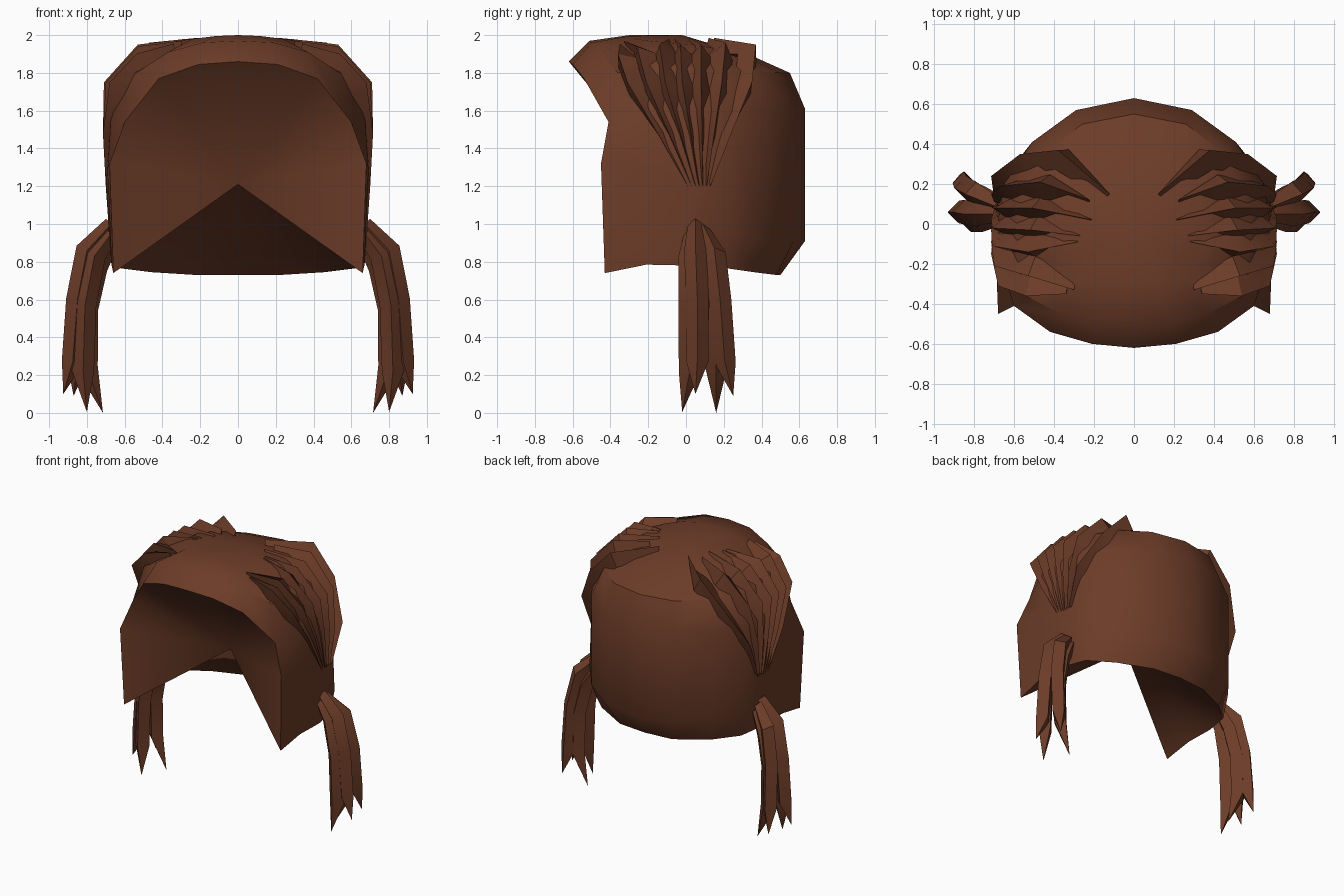
import bpy, bmesh
from mathutils import Vector

if "Cube" in bpy.data.objects:
    bpy.data.objects.remove(bpy.data.objects["Cube"])

brown = bpy.data.materials.new("dark brown hair")
brown.diffuse_color = (0.15, 0.045, 0.021, 1)
brown.use_nodes = True
brown.node_tree.nodes["Principled BSDF"].inputs["Base Color"].default_value = brown.diffuse_color


def finish(name, bm, angle):
    """Turn a right-hand half into a mirrored, shaded object."""
    bmesh.ops.recalc_face_normals(bm, faces=bm.faces)
    mesh = bpy.data.meshes.new(name)
    bm.to_mesh(mesh)
    bm.free()
    mesh.materials.append(brown)
    ob = bpy.data.objects.new(name, mesh)
    bpy.context.collection.objects.link(ob)
    bpy.ops.object.select_all(action='DESELECT')
    ob.select_set(True)
    bpy.context.view_layer.objects.active = ob
    bpy.ops.object.shade_smooth_by_angle(angle=angle)
    mirror = ob.modifiers.new("mirror", 'MIRROR')
    mirror.merge_threshold = 0.001
    return ob


# Hair cap: columns running from the crown down to the rim, front to back
crown = (0, -0.02, 2.0)
columns = [
    [(0, -.30, 2.0), (0, -.51, 1.97), (0, -.62, 1.86)],
    [(.12, -.30, 1.995), (.19, -.50, 1.96), (.21, -.60, 1.845)],
    [(.24, -.27, 1.98), (.37, -.45, 1.91), (.42, -.54, 1.77)],
    [(.32, -.20, 1.97), (.54, -.36, 1.80), (.60, -.41, 1.54), (.68, -.45, 1.32), (.66, -.43, .74)],
    [(.35, -.10, 1.96), (.58, -.19, 1.84), (.67, -.20, 1.60), (.69, -.20, 1.30), (.67, -.21, .785)],
    [(.36, .03, 1.95), (.59, .02, 1.82), (.68, .02, 1.60), (.70, .03, 1.20), (.67, .02, .78)],
    [(.32, .15, 1.93), (.55, .18, 1.81), (.65, .20, 1.60), (.66, .22, .95), (.62, .22, .765)],
    [(.25, .25, 1.91), (.44, .36, 1.81), (.51, .41, 1.60), (.51, .41, .92), (.46, .36, .745)],
    [(.15, .32, 1.89), (.26, .50, 1.80), (.29, .57, 1.61), (.29, .57, .91), (.22, .48, .73)],
    [(0, .36, 1.885), (0, .55, 1.80), (0, .63, 1.61), (0, .63, .91), (0, .50, .73)],
]
bm = bmesh.new()
top = bm.verts.new(crown)
cols = [[bm.verts.new(p) for p in c] for c in columns]
for a, b in zip(cols, cols[1:]):
    bm.faces.new((top, a[0], b[0]))
    for i in range(min(len(a), len(b)) - 1):
        bm.faces.new((a[i], a[i + 1], b[i + 1], b[i]))

# Hollow underside: the rim fans in to one point
hollow = bm.verts.new((0, -.09, 1.21))
rim = [c[-1] for c in cols[:3]] + cols[3][2:] + [c[-1] for c in cols[4:]]
for a, b in zip(rim, rim[1:]):
    bm.faces.new((a, b, hollow))
cap = finish("hair_cap", bm, 0.7)
cap.modifiers["mirror"].use_clip = True


# Swept locks: ridged blades fanning from above the ears to the crown
def blade(bm, path, widths, sink=.09):
    centre = Vector((.25, .05, 1.45))
    rows = []
    for i, (p, w) in enumerate(zip(path, widths)):
        p = Vector(p)
        along = Vector(path[min(i + 1, len(path) - 1)]) - Vector(path[max(i - 1, 0)])
        inward = (centre - p).normalized()
        side = along.cross(inward).normalized() * w
        rows.append([bm.verts.new(q) for q in
                     (p, p + side + inward * sink, p - side + inward * sink)])
    for a, b in zip(rows, rows[1:]):
        for i in range(3):
            j = (i + 1) % 3
            bm.faces.new((a[i], a[j], b[j], b[i]))
    bm.faces.new(rows[0])
    bm.faces.new(rows[-1])


# root y, middle (x, y), shoulder (x, y, z), inner tip (x, y, z)
locks = [
    (.01, (.68, -.31), (.54, -.36, 1.90), (.34, -.35, 1.955)),
    (.03, (.70, -.21), (.53, -.26, 1.94), (.30, -.33, 1.97)),
    (.05, (.71, -.11), (.53, -.14, 1.95), (.28, -.09, 1.98)),
    (.07, (.71, -.02), (.52, -.03, 1.95), (.27, -.06, 1.98)),
    (.09, (.70, .08), (.51, .08, 1.95), (.21, .02, 1.985)),
    (.11, (.67, .19), (.47, .21, 1.96), (.22, .12, 1.985)),
    (.13, (.57, .35), (.38, .37, 1.95), (.12, .15, 1.985)),
]
bm = bmesh.new()
for root, mid, shoulder, tip in locks:
    blade(bm, [(.70, root, 1.20), (.715, root * .5 + mid[1] * .5, 1.48),
               (*mid, 1.75), shoulder, tip], (.008, .03, .05, .065, .012))
finish("swept_locks", bm, 0.5)


# Side tails: four tapering four-sided strands on each side
def strand(bm, path, sizes):
    rows = []
    for i, (p, r) in enumerate(zip(path, sizes)):
        p = Vector(p)
        along = Vector(path[i + 1]) - Vector(path[max(i - 1, 0)])
        out = along.cross(Vector((0, 1, 0))).normalized() * r
        side = Vector((0, r, 0))
        rows.append([bm.verts.new(p + d) for d in (out, side, -out, -side)])
    tip = bm.verts.new(path[-1])
    for a, b in zip(rows, rows[1:]):
        for i in range(4):
            j = (i + 1) % 4
            bm.faces.new((a[i], a[j], b[j], b[i]))
    for i in range(4):
        bm.faces.new((rows[-1][i], rows[-1][(i + 1) % 4], tip))
    bm.faces.new(rows[0])


tails = [
    [(.67, .05, 1.00), (.80, .05, .86), (.85, .06, .60), (.875, .06, .27), (.925, .05, .10)],
    [(.67, .03, .95), (.76, .02, .83), (.81, .02, .57), (.82, .02, .22), (.80, -.02, .005)],
    [(.66, .10, .93), (.75, .13, .77), (.80, .15, .55), (.80, .16, .24), (.715, .16, 0)],
    [(.67, .09, .97), (.79, .15, .85), (.84, .18, .60), (.85, .205, .27), (.87, .25, .09)],
]
bm = bmesh.new()
for path in tails:
    strand(bm, path, (.04, .06, .06, .058))
finish("side_tails", bm, 0.5)
